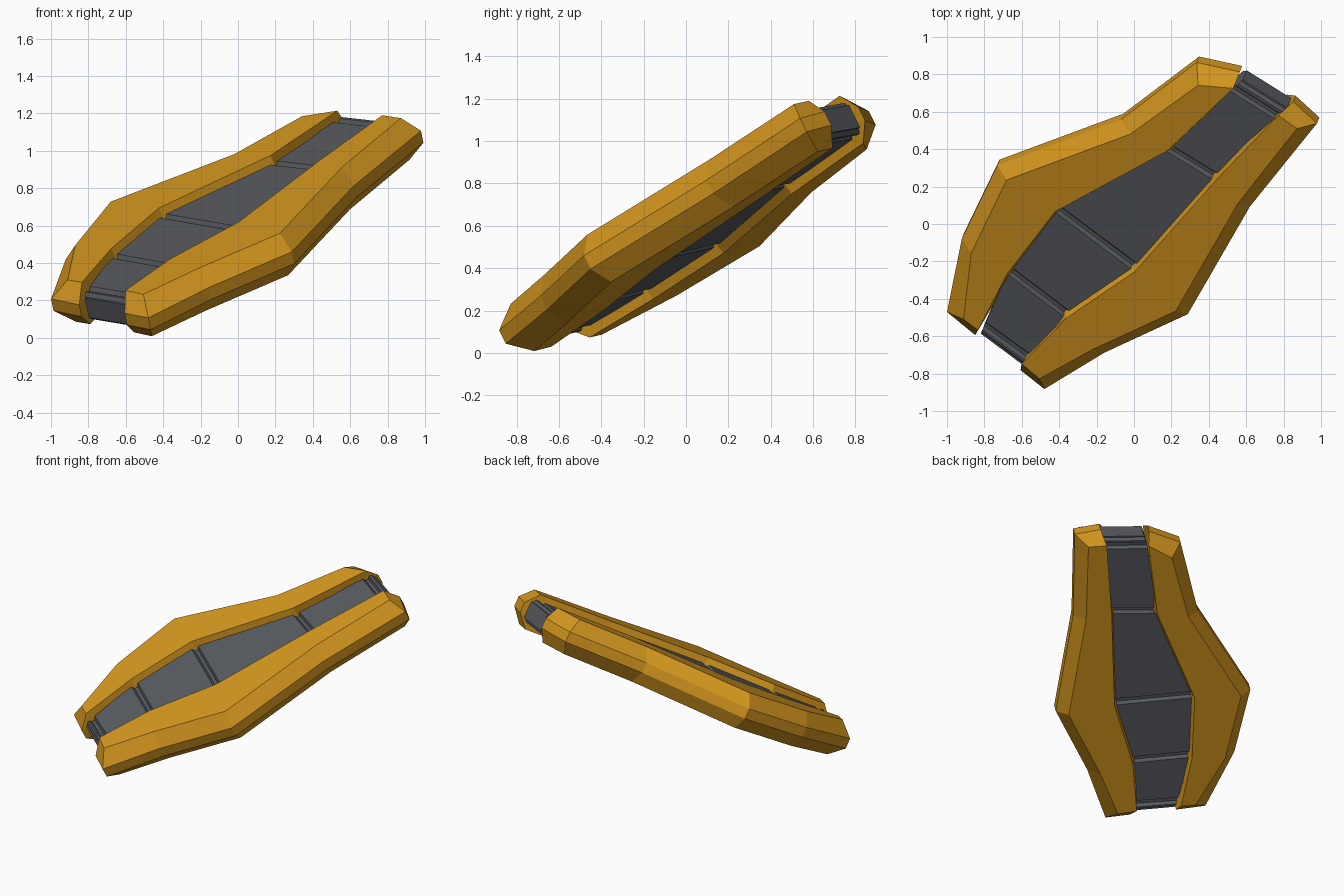
import bpy
import bmesh
from mathutils import Vector

cube = bpy.data.objects.get("Cube")
if cube:
    bpy.data.objects.remove(cube)

# Tilted frame: length, width and thickness directions
LONG = Vector((0.6225, 0.6435, 0.4455)).normalized()
WIDE = Vector((0.763, -0.626, -0.16)).normalized()
NORM = WIDE.cross(LONG).normalized()
ORIGIN = Vector((0, 0, 0.602))
HALF = 0.127      # rail half thickness
BAND = 0.036      # half height of the flat outer band
PANEL, CORE = 0.082, 0.06   # strip half thicknesses


def material(name, color):
    m = bpy.data.materials.new(name)
    m.use_nodes = True
    m.diffuse_color = (*color, 1)
    m.node_tree.nodes["Principled BSDF"].inputs["Base Color"].default_value = (*color, 1)
    return m


amber = material("amber", (0.64, 0.3, 0.013))
slate = material("slate grey", (0.094, 0.101, 0.113))


def place(p, n):
    return ORIGIN + LONG * p[0] + WIDE * p[1] + NORM * n


def loft(name, rings, mat, caps):
    """Skin a row of equal rings and close both ends with the cap faces."""
    k = len(rings[0])
    bm = bmesh.new()
    rows = [[bm.verts.new(v) for v in ring] for ring in rings]
    for lower, upper in zip(rows, rows[1:]):
        for j in range(k):
            m = (j + 1) % k
            bm.faces.new((lower[j], lower[m], upper[m], upper[j]))
    for cap in caps:
        bm.faces.new([rows[0][c] for c in reversed(cap)])
        bm.faces.new([rows[-1][c] for c in cap])
    bmesh.ops.recalc_face_normals(bm, faces=bm.faces)
    mesh = bpy.data.meshes.new(name)
    bm.to_mesh(mesh)
    bm.free()
    mesh.materials.append(mat)
    bpy.context.collection.objects.link(bpy.data.objects.new(name, mesh))


# Rail outlines as (along, across): inner wall, outer band, inner end points
right_inner = [(-1.02, -0.232), (-0.648, -0.33), (-0.18, -0.378), (0.524, -0.171), (1.07, -0.148)]
right_outer = [(-1.10, -0.404), (-0.704, -0.624), (-0.231, -0.762), (0.452, -0.452), (1.005, -0.372)]
right_tips = [(-1.10, -0.207), (1.125, -0.168)]
left_inner = [(-1.01, 0.065), (-0.631, 0.068), (-0.154, 0.16), (0.572, 0.132), (1.115, 0.13)]
left_outer = [(-1.087, 0.267), (-0.69, 0.364), (-0.195, 0.544), (0.541, 0.38), (1.18, 0.328)]
left_tips = [(-1.09, 0.103), (1.19, 0.153)]


def rail(name, inner, outer, tips, side):
    rings = []
    for i, (a, b) in enumerate(zip(inner, outer)):
        shift = {0: 0.075, 4: -0.055}.get(i, 0.015)
        ridge = (b[0] + shift, b[1] - side * 0.075)
        bulge = {0: tips[0], 4: tips[1]}.get(i, (a[0], a[1] - side * 0.028))
        rings.append([place(a, HALF), place(ridge, HALF),
                      place(b, BAND), place(b, -BAND),
                      place(ridge, -HALF), place(a, -HALF),
                      place(bulge, -BAND), place(bulge, BAND)])
    loft(name, rings, amber, [(0, 1, 2, 7), (7, 2, 3, 6), (6, 3, 4, 5)])


rail("right_rail", right_inner, right_outer, right_tips, -1)
rail("left_rail", left_inner, left_outer, left_tips, 1)

# Strip edges follow the rails, with a short rib at each end
strip_right = [(-1.06, -0.195), (-1.0, -0.215)] + right_inner[1:4] + [(1.045, -0.145), (1.11, -0.13)]
strip_left = [(-1.045, 0.085), (-0.98, 0.065)] + left_inner[1:4] + [(1.085, 0.135), (1.15, 0.15)]
BOX = [(0, 1, 2, 3)]


def slab_ring(p, q, n):
    return [place(p, n), place(q, n), place(q, -n), place(p, -n)]


def mix(p, q, t):
    return tuple(a + (b - a) * t for a, b in zip(p, q))


# Thin core that shows in the grooves
loft("strip_core", [slab_ring(p, q, CORE) for p, q in zip(strip_right, strip_left)], slate, BOX)

# Thick panels and end ribs with sloped ends
for i in range(len(strip_right) - 1):
    p0, p1 = strip_right[i:i + 2]
    q0, q1 = strip_left[i:i + 2]
    size = p1[0] - p0[0]
    near, far = 0.004 / size, 0.024 / size
    rings = [slab_ring(mix(p0, p1, t), mix(q0, q1, t), n)
             for t, n in ((near, CORE - 0.01), (far, PANEL), (1 - far, PANEL), (1 - near, CORE - 0.01))]
    loft("strip_panel_%d" % (i + 1), rings, slate, BOX)
